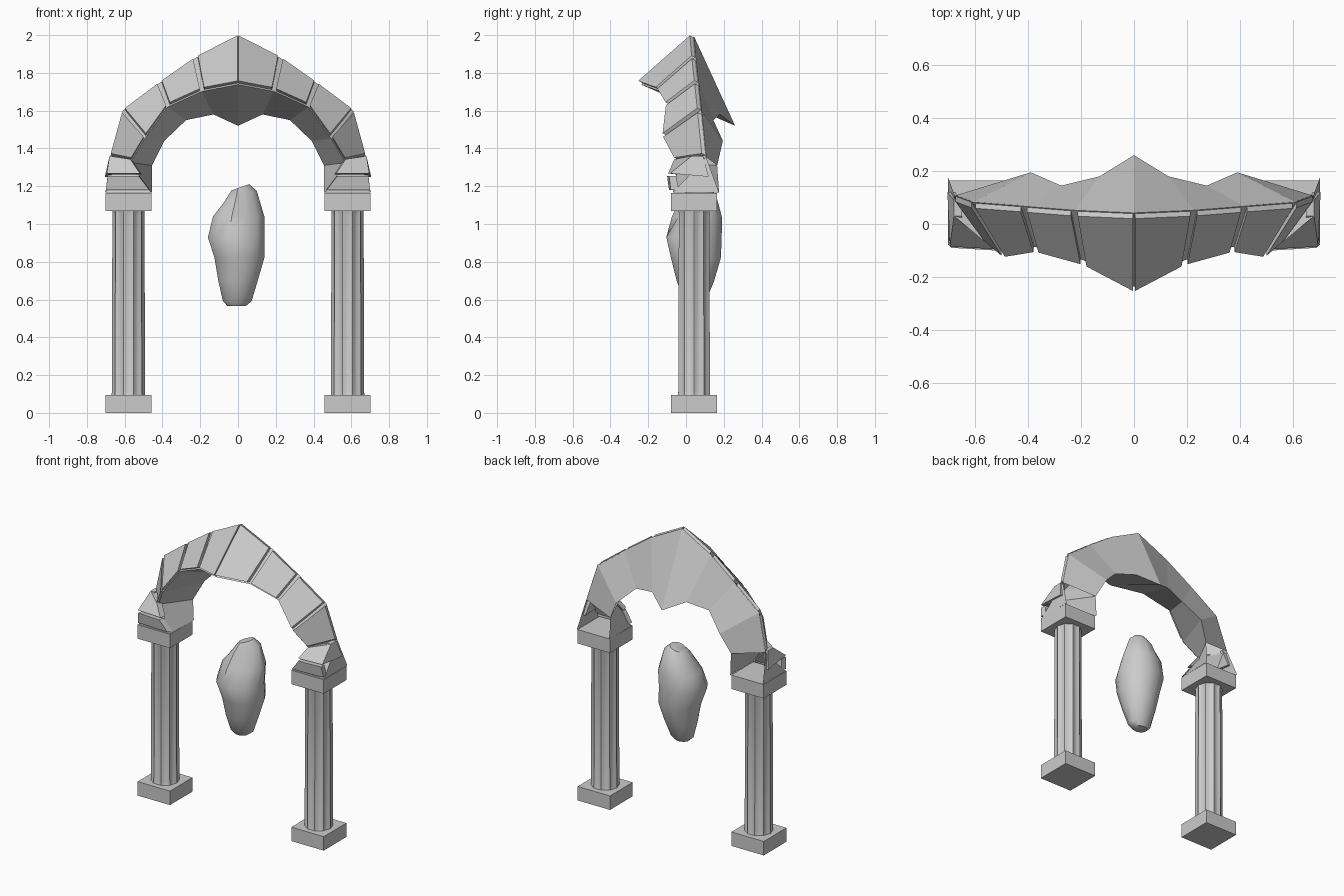
import bpy
import bmesh
import math
from mathutils import Vector

cube = bpy.data.objects.get("Cube")
if cube:
    bpy.data.objects.remove(cube)

stone = bpy.data.materials.new("grey_stone")
stone.use_nodes = True
stone.diffuse_color = (0.6, 0.6, 0.6, 1)
bsdf = next(n for n in stone.node_tree.nodes if n.type == 'BSDF_PRINCIPLED')
bsdf.inputs["Base Color"].default_value = stone.diffuse_color
bsdf.inputs["Roughness"].default_value = 0.9


def finish(name, bm, mirror=False, smooth=None, fix_normals=True):
    if fix_normals:
        bmesh.ops.recalc_face_normals(bm, faces=bm.faces[:])
    mesh = bpy.data.meshes.new(name)
    bm.to_mesh(mesh)
    bm.free()
    mesh.materials.append(stone)
    ob = bpy.data.objects.new(name, mesh)
    bpy.context.collection.objects.link(ob)
    if mirror:
        ob.modifiers.new("mirror", 'MIRROR').use_axis[0] = True
    if smooth:
        bpy.ops.object.select_all(action='DESELECT')
        ob.select_set(True)
        bpy.context.view_layer.objects.active = ob
        bpy.ops.object.shade_smooth_by_angle(angle=math.radians(smooth))
    return ob


def face(bm, points):
    return bm.faces.new([bm.verts.new(p) for p in points])


def slab(bm, corners, shift):
    """Closed stone made from a front quad and a shifted copy of it."""
    front = [bm.verts.new(c) for c in corners]
    back = [bm.verts.new(Vector(c) + Vector(shift)) for c in corners]
    bm.faces.new(front)
    bm.faces.new(back[::-1])
    for i in range(4):
        j = (i + 1) % 4
        bm.faces.new((front[i], back[i], back[j], front[j]))


def loft(bm, rings):
    loops = [[bm.verts.new(p) for p in ring] for ring in rings]
    for a, b in zip(loops, loops[1:]):
        for i in range(len(a)):
            j = (i + 1) % len(a)
            bm.faces.new((a[i], a[j], b[j], b[i]))
    bm.faces.new(loops[0][::-1])
    bm.faces.new(loops[-1])


# Columns: square base and capital with a fluted shaft
CX, CY = 0.58, 0.043


def square_block(name, z0, z1, half=0.122):
    bm = bmesh.new()
    ring = [(-half, -half), (half, -half), (half, half), (-half, half)]
    loft(bm, [[(CX + x, CY + y, z) for x, y in ring] for z in (z0, z1)])
    finish(name, bm, mirror=True)


square_block("column_bases", 0, 0.095)
square_block("column_capitals", 1.07, 1.165)


def flute_ring(z, radius, depth, n=80):
    pts = []
    for i in range(n):
        a = math.tau * i / n
        r = radius - depth * abs(math.sin(5 * a))
        pts.append((CX + r * math.cos(a), CY + r * math.sin(a), z))
    return pts


bm = bmesh.new()
loft(bm, [flute_ring(0.09, 0.089, 0.003), flute_ring(0.115, 0.088, 0.011),
          flute_ring(1.05, 0.085, 0.011), flute_ring(1.075, 0.086, 0.004)])
finish("column_shafts", bm, mirror=True, smooth=35)

# Arch stations from the crown to the springing: ridge, front lip, back lip
ridge = [Vector(p) for p in ((0, .02, 2), (.225, .03, 1.885), (.415, .045, 1.752),
                             (.61, .06, 1.605), (.677, .085, 1.36))]
lip = [Vector(p) for p in ((0, -.255, 1.758), (.19, -.155, 1.722), (.372, -.105, 1.64),
                           (.495, -.125, 1.47), (.57, -.06, 1.345))]
back = [Vector(p) for p in ((0, .26, 1.52), (.13, .18, 1.58), (.275, .145, 1.55),
                            (.39, .195, 1.44), (.455, .165, 1.31))]
shell_ridge = [p + Vector((0, .022, -.006)) for p in ridge]
shell_lip = [p + Vector((0, .018, -.02)) for p in lip]

# Arch shell: front, underside and sloping back, with hollow feet
bm = bmesh.new()
for a, b in ((shell_ridge, shell_lip), (shell_lip, back), (back, shell_ridge)):
    for i in range(len(a) - 1):
        face(bm, (a[i], b[i], b[i + 1], a[i + 1]))
r4, f4, b4 = shell_ridge[-1], shell_lip[-1], back[-1]
foot_fi, foot_fo = (.46, -.07, 1.166), (.70, -.07, 1.166)
foot_bo, foot_bi = (.702, .175, 1.166), (.456, .175, 1.166)
face(bm, (r4, f4, foot_fi, foot_fo))
face(bm, (f4, b4, foot_bi, foot_fi))
face(bm, (r4, foot_fo, foot_bo))
bmesh.ops.remove_doubles(bm, verts=bm.verts[:], dist=0.0005)
finish("arch_shell", bm, mirror=True, fix_normals=False)

# Arch stones on the front, separated by narrow grooves
bm = bmesh.new()
for i in range(4):
    length = (ridge[i + 1] - ridge[i]).length
    s = (0.004 if i == 0 else 0.016) / length
    e = 1 - 0.014 / length
    slab(bm, (ridge[i].lerp(ridge[i + 1], s), lip[i].lerp(lip[i + 1], s),
              lip[i].lerp(lip[i + 1], e), ridge[i].lerp(ridge[i + 1], e)),
         (0, .024, -.012))
finish("arch_stones", bm, mirror=True)

# Springer stones: two front courses and an outer cheek
bm = bmesh.new()
slab(bm, ((.68, .03, 1.36), (.57, -.062, 1.343), (.52, -.095, 1.268), (.695, -.085, 1.268)),
     (-.01, .04, -.005))
slab(bm, ((.69, -.09, 1.253), (.525, -.1, 1.253), (.47, -.09, 1.18), (.70, -.08, 1.18)),
     (-.005, .04, 0))
slab(bm, ((.68, .03, 1.36), (.695, -.08, 1.268), (.705, .12, 1.25), (.68, .09, 1.36)),
     (-.03, 0, 0))
finish("springer_stones", bm, mirror=True)

# Floating pod: lofted from height, left, right, front and back limits
levels = ((.565, -.055, .04, .01, .09), (.59, -.08, .072, -.01, .105),
          (.70, -.105, .105, -.05, .15), (.82, -.125, .14, -.08, .185),
          (.93, -.16, .14, -.105, .19), (1.04, -.133, .14, -.075, .19),
          (1.14, -.075, .1, -.03, .16), (1.19, -.035, .06, .02, .12))
bm = bmesh.new()
rings = []
for z, x0, x1, y0, y1 in levels:
    ring = []
    for i in range(12):
        a = math.tau * (i + 0.5) / 12
        x = (x0 + x1) / 2 + (x1 - x0) / 2 * math.cos(a) * 1.03
        y = (y0 + y1) / 2 + (y1 - y0) / 2 * math.sin(a) * 1.03
        # Dent above the pinch on the front
        if 1 < z < 1.16 and x > 0.02 and y < 0.05:
            y += 0.035
        tilt = 0.35 * x if z > 1.1 else 0
        ring.append((x, y, z + tilt))
    rings.append(ring)
loft(bm, rings)
finish("floating_pod", bm, smooth=40)
